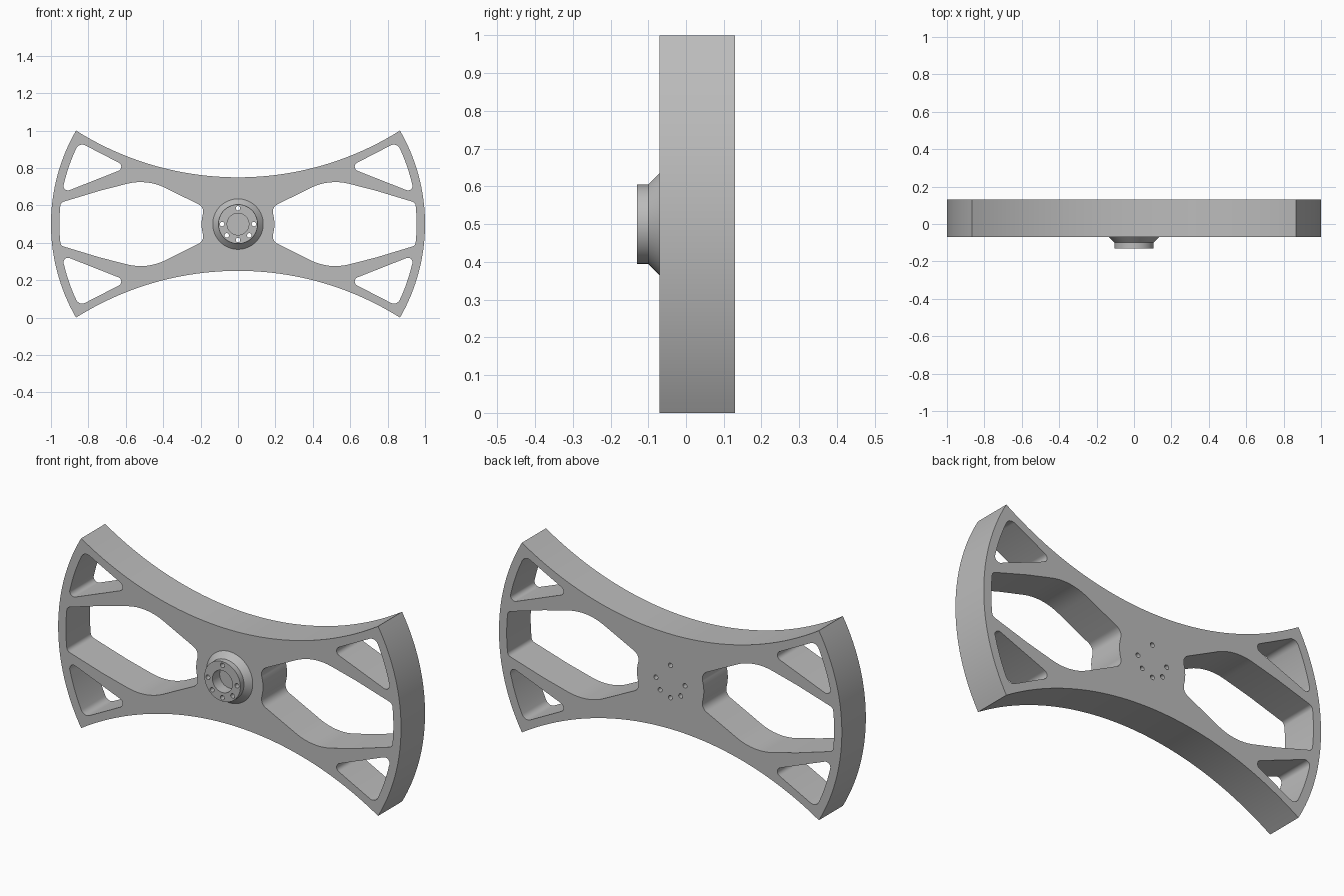
import bpy, bmesh
from math import sin, cos, tan, atan2, asin, radians, pi
from mathutils import Matrix, Vector

cube = bpy.data.objects.get("Cube")
if cube:
    bpy.data.objects.remove(cube, do_unlink=True)

MID = 0.5                       # height of the hub axis
FRONT, BACK = -0.07, 0.13       # plate faces
COLLAR_FRONT = -0.13

metal = bpy.data.materials.new("grey metal")
metal.use_nodes = True
metal.diffuse_color = (0.5, 0.5, 0.5, 1)
metal.node_tree.nodes["Principled BSDF"].inputs["Base Color"].default_value = (0.5, 0.5, 0.5, 1)


def arc(cx, cy, r, a0, a1, n):
    return [(cx + r * cos(a0 + (a1 - a0) * i / n), cy + r * sin(a0 + (a1 - a0) * i / n))
            for i in range(n + 1)]


def circle(cx, cy, r, n=32):
    return arc(cx, cy, r, 0, 2 * pi, n)[:-1]


def rounded(corners, steps=8):
    """Closed outline; each corner is (x, y, fillet radius)."""
    out = []
    for i, (x, y, r) in enumerate(corners):
        p = Vector((x, y))
        if r == 0:
            out.append((x, y))
            continue
        a = (Vector(corners[i - 1][:2]) - p).normalized()
        b = (Vector(corners[(i + 1) % len(corners)][:2]) - p).normalized()
        half = a.angle(b) / 2
        c = p + (a + b).normalized() * r / sin(half)
        d0 = p + a * r / tan(half) - c
        d1 = p + b * r / tan(half) - c
        t0 = atan2(d0.y, d0.x)
        turn = (atan2(d1.y, d1.x) - t0 + pi) % (2 * pi) - pi
        out += arc(c.x, c.y, r, t0, t0 + turn, steps)
    return out


def flip(pts, sx, sy):
    return [(x * sx, y * sy) for x, y in pts]


def finish(name, bm):
    bmesh.ops.remove_doubles(bm, verts=bm.verts, dist=1e-5)
    bmesh.ops.recalc_face_normals(bm, faces=bm.faces)
    mesh = bpy.data.meshes.new(name)
    bm.to_mesh(mesh)
    bm.free()
    mesh.materials.clear()
    mesh.materials.append(metal)
    obj = bpy.data.objects.new(name, mesh)
    bpy.context.collection.objects.link(obj)
    bpy.ops.object.select_all(action='DESELECT')
    obj.select_set(True)
    bpy.context.view_layer.objects.active = obj
    bpy.ops.object.shade_smooth_by_angle(angle=radians(30))


def slab(name, outlines, y0, y1):
    """Fill outlines (holes are nested outlines) and extrude from y0 to y1."""
    curve = bpy.data.curves.new(name, 'CURVE')
    curve.dimensions = '2D'
    curve.fill_mode = 'BOTH'
    curve.extrude = (y1 - y0) / 2
    for pts in outlines:
        s = curve.splines.new('POLY')
        s.points.add(len(pts) - 1)
        for q, (x, y) in zip(s.points, pts):
            q.co = (x, y, 0, 1)
        s.use_cyclic_u = True
    tmp = bpy.data.objects.new("helper", curve)
    bpy.context.collection.objects.link(tmp)
    bpy.context.view_layer.update()
    mesh = bpy.data.meshes.new_from_object(tmp.evaluated_get(bpy.context.evaluated_depsgraph_get()))
    bm = bmesh.new()
    bm.from_mesh(mesh)
    bpy.data.objects.remove(tmp, do_unlink=True)
    bpy.data.curves.remove(curve)
    bpy.data.meshes.remove(mesh)
    place = Matrix.Translation((0, (y0 + y1) / 2, MID)) @ Matrix.Rotation(pi / 2, 4, 'X')
    bmesh.ops.transform(bm, matrix=place, verts=bm.verts)
    finish(name, bm)


# Plate outline: two outer rim arcs, two shallow inward arcs
R = 1.625
half = asin(cos(pi / 6) / R)
rim = arc(0, 0, 1, -pi / 6, pi / 6, 32)
waist = arc(0, 0.25 + R, R, -pi / 2 + half, -pi / 2 - half, 48)
outline = rim + waist[1:-1] + flip(rim, -1, -1) + flip(waist, -1, -1)[1:-1]

# Corner windows, bounded outside by an arc parallel to the rim
INNER = 0.955
rim_side = [(x, y, 0) for x, y in arc(0, 0, INNER, radians(13.5), radians(23), 6)]
corner_window = rounded([(0.945, 0.164, 0.024)] + rim_side + [(0.85, 0.438, 0.035),
                                                               (0.59, 0.304, 0.024)])

# Large side windows, symmetrical top to bottom
upper = [(0.948, 0.115, 0.024), (0.74, 0.178, 0), (0.487, 0.243, 0.3), (0.176, 0.088, 0.045)]
hub_side = [(x, y, 0) for x, y in arc(0, 0, 0.195, radians(15), radians(-15), 6)]
lower = [(x, -y, r) for x, y, r in reversed(upper)]
outer_side = [(x, y, 0) for x, y in arc(0, 0, INNER, radians(-5), radians(5), 6)]
side_window = rounded(upper + hub_side + lower + outer_side)

# Six bolt holes
bolts = [circle(0.085 * cos(radians(a)), 0.085 * sin(radians(a)), 0.012, 16)
         for a in (90, 0, 180, 225, 270, 315)]

windows = [flip(corner_window, sx, sy) for sx in (1, -1) for sy in (1, -1)]
windows += [flip(side_window, sx, 1) for sx in (1, -1)]
slab("spoked_plate", [outline] + windows + bolts, FRONT, BACK)

# Hub collar with central recess
slab("hub_collar", [circle(0, 0, 0.105, 64), circle(0, 0, 0.058, 48)] + bolts, COLLAR_FRONT, FRONT)

# Sloped flange where the collar meets the plate
bm = bmesh.new()
bmesh.ops.create_cone(bm, cap_ends=False, segments=64, radius1=0.135, radius2=0.105, depth=0.03,
                      matrix=Matrix.Translation((0, FRONT - 0.015, MID)) @ Matrix.Rotation(pi / 2, 4, 'X'))
finish("hub_flange", bm)
